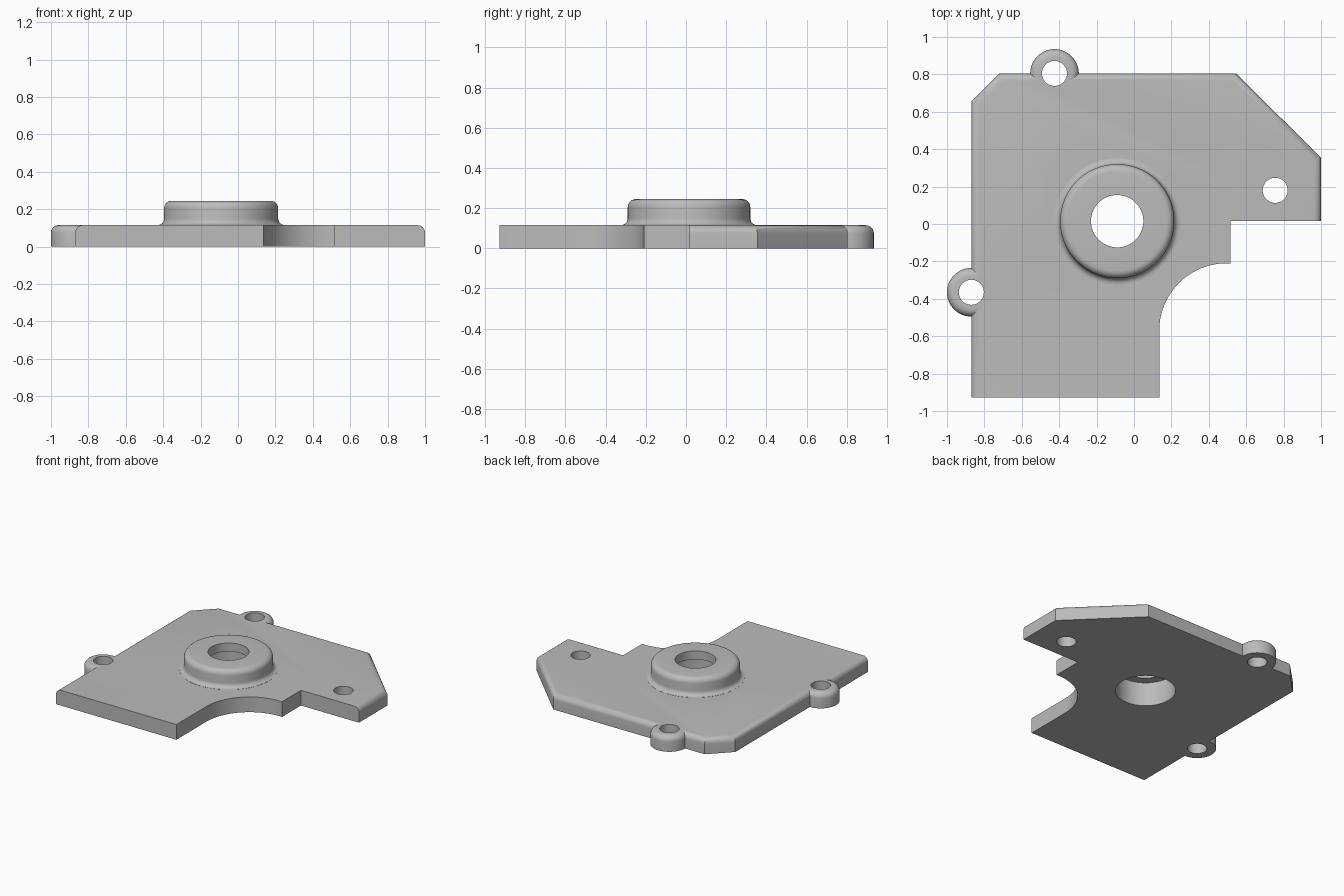
import bpy, bmesh
from math import sin, cos, pi

if "Cube" in bpy.data.objects:
    bpy.data.objects.remove(bpy.data.objects["Cube"], do_unlink=True)

THICK, ROUND = 0.115, 0.04
BOSS = (-0.09, 0.015)
LUGS = [(-0.425, 0.805), (-0.87, -0.365)]
CORNER_HOLE = (0.755, 0.18)

grey = bpy.data.materials.new("cast grey")
grey.use_nodes = True
grey.diffuse_color = (0.5, 0.5, 0.5, 1)
grey.node_tree.nodes["Principled BSDF"].inputs["Base Color"].default_value = (0.5, 0.5, 0.5, 1)


def make_object(name, bm):
    bmesh.ops.recalc_face_normals(bm, faces=bm.faces)
    mesh = bpy.data.meshes.new(name)
    bm.to_mesh(mesh)
    bm.free()
    mesh.materials.append(grey)
    obj = bpy.data.objects.new(name, mesh)
    bpy.context.collection.objects.link(obj)
    return obj


def arc(cx, cy, r, start, end, steps):
    angles = [start + (end - start) * i / steps for i in range(steps + 1)]
    return [(cx + r * cos(a), cy + r * sin(a)) for a in angles]


def lathe(name, profile, centre, steps=64):
    """Turn a radius/height profile, closed on the axis, into a solid."""
    bm = bmesh.new()
    verts = [bm.verts.new((r, 0, z)) for r, z in profile]
    edges = [bm.edges.new(pair) for pair in zip(verts, verts[1:])]
    bmesh.ops.spin(bm, geom=verts + edges, cent=(0, 0, 0), axis=(0, 0, 1),
                   angle=2 * pi, steps=steps, use_merge=True)
    bmesh.ops.remove_doubles(bm, verts=bm.verts, dist=1e-5)
    bmesh.ops.translate(bm, verts=bm.verts, vec=(*centre, 0))
    return make_object(name, bm)


def combine(target, tool, operation):
    mod = target.modifiers.new(operation.lower(), 'BOOLEAN')
    mod.object, mod.operation, mod.solver = tool, operation, 'EXACT'
    bpy.context.view_layer.objects.active = target
    bpy.ops.object.modifier_apply(modifier=mod.name)
    bpy.data.objects.remove(tool, do_unlink=True)


# Plate outline with the concave corner cut-out
outline = [(-0.87, -0.928), (0.135, -0.928)]
outline += arc(0.495, -0.57, 0.36, pi, pi / 2, 20)
outline += [(0.515, -0.21), (0.515, 0.015), (1, 0.015), (1, 0.355),
            (0.545, 0.805), (-0.72, 0.805), (-0.87, 0.655)]
bm = bmesh.new()
face = bm.faces.new([bm.verts.new((x, y, 0)) for x, y in outline])
top = bmesh.ops.extrude_face_region(bm, geom=[face])["geom"]
bmesh.ops.translate(bm, verts=[v for v in top if isinstance(v, bmesh.types.BMVert)],
                    vec=(0, 0, THICK))
bmesh.ops.recalc_face_normals(bm, faces=bm.faces)


# Round the top edge along the right, back and left sides only
def is_outer(edge):
    a, b = (v.co for v in edge.verts)
    mid = (a + b) / 2
    return (min(a.z, b.z) > THICK - 0.001
            and (mid.x > 0.99 or mid.x < -0.78 or mid.y > 0.5))


bmesh.ops.bevel(bm, geom=[e for e in bm.edges if is_outer(e)], offset=ROUND,
                offset_type='OFFSET', segments=6, profile=0.5, affect='EDGES')
plate = make_object("mounting_plate", bm)

# Rounded fixing lugs
for spot in LUGS:
    lug_profile = [(0, 0), (0.13, 0)] + arc(0.09, THICK - 0.04, 0.04, 0, pi / 2, 6) + [(0, THICK)]
    combine(plate, lathe("lug", lug_profile, spot), 'UNION')

# Central boss with a filleted foot and rounded rim
boss_profile = [(0, 0.05), (0.338, 0.05)]
boss_profile += arc(0.338, THICK + 0.034, 0.033, 1.5 * pi, pi, 6)
boss_profile += arc(0.265, 0.205, 0.04, 0, pi / 2, 6) + [(0, 0.245)]
combine(plate, lathe("boss", boss_profile, BOSS, 96), 'UNION')

# Stepped bore, wider from underneath, and the three screw holes
bore = [(0, -0.1), (0.205, -0.1), (0.205, 0.18), (0.14, 0.18), (0.14, 0.4), (0, 0.4)]
combine(plate, lathe("bore_cutter", bore, BOSS), 'DIFFERENCE')
for spot in LUGS + [CORNER_HOLE]:
    hole = [(0, -0.1), (0.067, -0.1), (0.067, 0.4), (0, 0.4)]
    combine(plate, lathe("hole_cutter", hole, spot, 48), 'DIFFERENCE')

# Smooth the curved faces, keep the machined edges crisp
bpy.ops.object.select_all(action='DESELECT')
plate.select_set(True)
bpy.context.view_layer.objects.active = plate
bpy.ops.object.shade_smooth_by_angle(angle=0.5)
